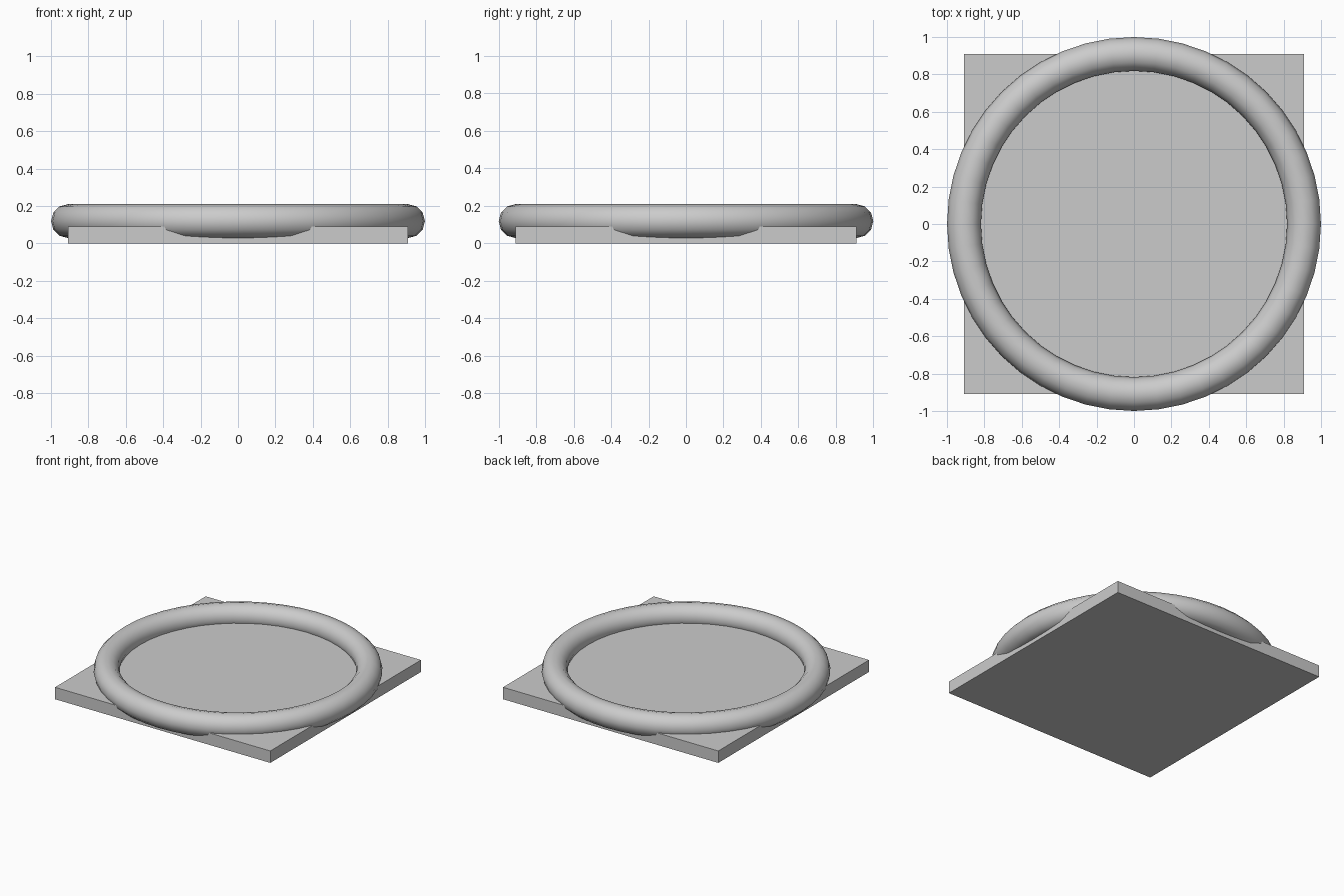
import bpy

if "Cube" in bpy.data.objects:
    bpy.data.objects.remove(bpy.data.objects["Cube"])

HALF = 0.909      # half width of the plate and centreline radius of the ring
TUBE = 0.0905     # ring tube radius
THICK = 0.091     # plate thickness

# Square base plate
bpy.ops.mesh.primitive_cube_add(size=1, location=(0, 0, THICK / 2))
plate = bpy.context.object
plate.name = "base_plate"
plate.scale = (2 * HALF, 2 * HALF, THICK)
bpy.ops.object.transform_apply(location=False, rotation=False, scale=True)

# Round ring partly sunk into the plate
bpy.ops.mesh.primitive_torus_add(major_radius=HALF, minor_radius=TUBE,
                                 major_segments=48, minor_segments=12,
                                 location=(0, 0, 0.119))
ring = bpy.context.object
ring.name = "raised_ring"
bpy.ops.object.shade_smooth()
